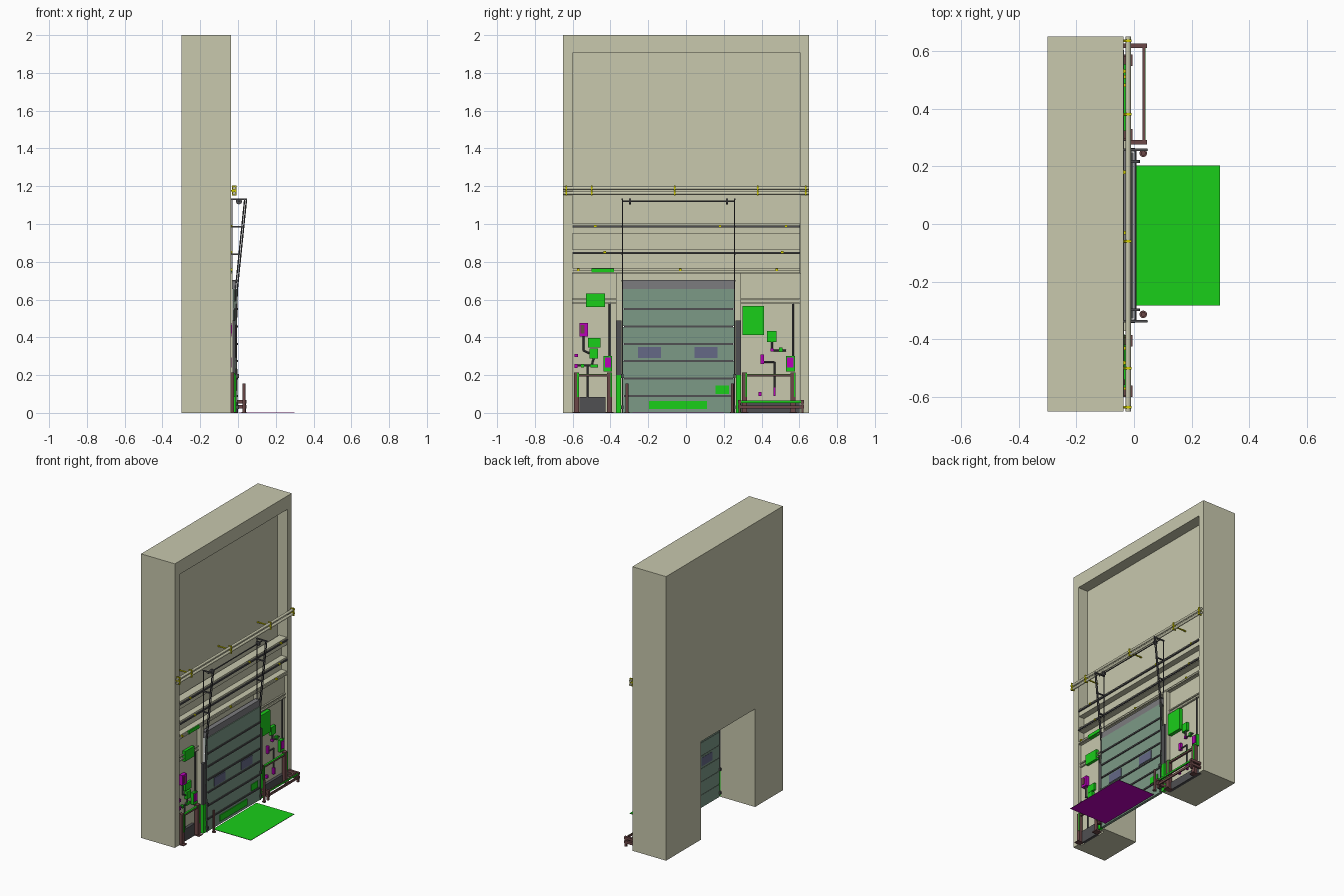
import bpy, bmesh, math
from mathutils import Vector

if "Cube" in bpy.data.objects:
    bpy.data.objects.remove(bpy.data.objects["Cube"])

def mat(name, r, g, b):
    m = bpy.data.materials.new(name)
    m.diffuse_color = (r, g, b, 1)
    m.use_nodes = True
    m.node_tree.nodes["Principled BSDF"].inputs["Base Color"].default_value = m.diffuse_color
    return m

KHAKI = mat("khaki", .58, .58, .42)
GREEN = mat("green", .01, .62, .01)
MAGENTA = mat("magenta", .5, 0, .5)
BROWN = mat("brown", .15, .065, .065)
DOOR = mat("door_green", .2, .32, .24)
GLASS = mat("glass", .13, .14, .24)
DARK = mat("dark_grey", .08, .08, .085)
GREY = mat("grey", .2, .2, .21)
YELLOW = mat("yellow", .65, .62, 0)

def finish(name, bm, m):
    me = bpy.data.meshes.new(name)
    bm.to_mesh(me)
    bm.free()
    if m:
        me.materials.append(m)
    ob = bpy.data.objects.new(name, me)
    bpy.context.collection.objects.link(ob)
    return ob

def box(name, x, y, z, m=None):
    """Box from (min, max) pairs on each axis."""
    bm = bmesh.new()
    bmesh.ops.create_cube(bm, size=1)
    for v in bm.verts:
        v.co = [(p[0] + p[1]) / 2 + c * (p[1] - p[0]) for c, p in zip(v.co, (x, y, z))]
    return finish(name, bm, m)

def rods(name, pts, r, m, sides=10):
    """Round rods joining successive points."""
    bm = bmesh.new()
    for a, b in zip(pts, pts[1:]):
        a, b = Vector(a), Vector(b)
        d = b - a
        mx = d.to_track_quat('Z', 'Y').to_matrix().to_4x4()
        mx.translation = (a + b) / 2
        bmesh.ops.create_cone(bm, cap_ends=True, segments=sides, radius1=r, radius2=r,
                              depth=d.length, matrix=mx)
    return finish(name, bm, m)

# wall with pillars, top beam, recesses and doorway
wall = box("wall", (-.3, -.037), (-.65, .65), (0, 2), KHAKI)
cuts = [("upper_recess", (-.115, .1), (-.6, .605), (.74, 1.905)),
        ("lower_recess", (-.06, .1), (-.6, .605), (-.1, .75)),
        ("doorway", (-.4, .1), (-.34, .26), (-.1, .69))]
for n, x, y, z in cuts:
    c = box(n + "_cutter", x, y, z)
    c.hide_render = True
    c.hide_viewport = True
    mod = wall.modifiers.new(n, 'BOOLEAN')
    mod.operation = 'DIFFERENCE'
    mod.solver = 'EXACT'
    mod.object = c

# horizontal wall beams (flange, web, flange)
box("upper_wall_panel", (-.115, -.085), (-.6, .603), (.74, .985), KHAKI)
for i, (lo, hi) in enumerate([(.95, 1.003), (.84, .865), (.742, .766)]):
    box(f"wall_beam_{i}", (-.1, -.042), (-.6, .603), (lo, hi), KHAKI)
    box(f"beam_lip_{i}", (-.042, -.034), (-.6, .603), (hi - .022, hi - .012), DARK if i < 2 else KHAKI)
for i, (b, y) in enumerate([(.99, .53), (.99, .18), (.99, -.48), (.85, .51), (.85, -.43),
                            (.758, .48), (.758, -.03), (.758, -.57)]):
    box(f"beam_clip_{i}", (-.045, -.03), (y - .006, y + .006), (b - .006, b + .006), YELLOW)

# door frame, bumpers and guards on both sides
for n, o, s in (("left", -.34, -1), ("right", .26, 1)):
    def span(a, b):
        return tuple(sorted((o + s * a, o + s * b)))
    box(n + "_frame_post", (-.06, -.03), span(0, .03), (0, .74), KHAKI)
    box(n + "_bumper", (-.03, -.012), span(.002, .03), (.2, .49), DARK)
    box(n + "_green_guard", (-.03, -.01), span(.004, .03), (0, .2), GREEN)
    for k, z in enumerate((.58, .605)):
        box(f"{n}_wall_rail_{k}", (-.06, -.05), span(.03, .262 if s < 0 else .342), (z - .004, z + .004), KHAKI)
    # bollard by the door
    yb = o + (.027 if s < 0 else -.015)
    rods(n + "_bollard", [(.032, yb, 0), (.032, yb, .155)], .008, BROWN, 16)
    rods(n + "_bollard_base", [(.032, yb, 0), (.032, yb, .006)], .013, BROWN, 16)
    # lifting track and bracing
    yt = o - s * .003
    path = [(.045, 1.13), (-.004, .65), (-.01, .4), (-.004, 0)]
    for k in (0, .01):
        rods(f"{n}_track_{k}", [(x - k, yt, z) for x, z in path], .0035, DARK, 6)
    rods(n + "_track_upright", [(-.033, yt, .69), (-.033, yt, 1.13)], .003, DARK, 6)
    for z, x in ((1.13, .047), (.985, .03), (.84, .015), (.7, .0)):
        box(f"{n}_track_brace_{z}", (-.036, x), (yt - .004, yt + .004), (z - .004, z + .004), DARK)
    for z in (.195, .03):
        box(f"{n}_track_foot_{z}", (-.037, .004), (yt - .006, yt + .006), (z - .01, z + .01), DARK)
    rods(n + "_cable_drum", [(.005, yt - s * .035, 1.12), (.005, yt - s * .045, 1.12)], .016, DARK, 14)
rods("lift_shaft", [(.005, -.34, 1.12), (.005, .26, 1.12)], .004, DARK, 8)

# sectional door
edges = [0, .092, .185, .278, .367, .46, .552, .66]
for i, (a, b) in enumerate(zip(edges, edges[1:])):
    box(f"door_panel_{i}", (-.026, -.008), (-.335, .255), (a, b - .004), DOOR)
    if i:
        box(f"door_joint_{i}", (-.024, -.001), (-.328, .248), (a - .008, a + .002), DARK)
for i, y in enumerate((-.255, .045)):
    box(f"door_window_{i}", (-.028, -.004), (y, y + .122), (.29, .35), GLASS)
box("door_sign_wide", (-.008, -.003), (-.195, .11), (.02, .064), GREEN)
box("door_sign_small", (-.008, -.003), (.155, .228), (.1, .146), GREEN)
box("door_header", (-.046, -.012), (-.338, .258), (.657, .703), GREY)

# floor marking: green above, purple below
box("floor_mark", (.003, .298), (-.282, .202), (.0015, .003), GREEN)
box("floor_mark_underside", (.003, .298), (-.282, .202), (0, .0015), MAGENTA)

# twin pipes along the wall with brackets
for z in (1.19, 1.163):
    rods(f"wall_pipe_{z}", [(-.02, -.65, z), (-.02, .65, z)], .009, KHAKI, 12)
for y in (-.635, -.5, -.06, .38, .635):
    box(f"pipe_clamp_{y}", (-.031, -.008), (y - .004, y + .004), (1.15, 1.203), YELLOW)
    rods(f"pipe_bracket_{y}", [(-.115, y, 1.176), (-.03, y, 1.176)], .005, YELLOW, 8)

# wall-hung boxes: name, y range, z range, material, front x
gear = [("left_sign", (-.53, -.428), (.56, .632), GREEN, -.04),
        ("beam_sign", (-.5, -.382), (.742, .764), GREEN, -.033),
        ("left_switch", (-.565, -.52), (.405, .476), MAGENTA, -.035),
        ("left_switch_lid", (-.558, -.538), (.42, .465), BROWN, -.031),
        ("left_plate", (-.52, -.452), (.347, .397), GREEN, -.045),
        ("left_junction", (-.512, -.466), (.287, .34), GREEN, -.038),
        ("left_dot_a", (-.59, -.572), (.295, .312), MAGENTA, -.042),
        ("left_dot_b", (-.59, -.575), (.238, .26), MAGENTA, -.042),
        ("left_dot_c", (-.555, -.54), (.24, .258), GREEN, -.042),
        ("left_dot_d", (-.505, -.465), (.24, .256), GREEN, -.042),
        ("left_control", (-.437, -.392), (.22, .302), GREEN, -.04),
        ("left_control_face", (-.43, -.398), (.24, .293), MAGENTA, -.035),
        ("left_floor_box", (-.565, -.425), (0, .085), DARK, -.04),
        ("right_cabinet", (.3, .412), (.412, .566), GREEN, -.035),
        ("right_junction", (.43, .478), (.376, .434), GREEN, -.04),
        ("right_dot_a", (.395, .412), (.26, .31), MAGENTA, -.042),
        ("right_dot_b", (.492, .51), (.322, .345), GREEN, -.042),
        ("right_dot_c", (.448, .462), (.325, .34), MAGENTA, -.042),
        ("right_dot_d", (.462, .475), (.09, .135), MAGENTA, -.042),
        ("right_dot_e", (.385, .4), (.09, .11), MAGENTA, -.042),
        ("right_control", (.53, .577), (.22, .302), GREEN, -.04),
        ("right_control_face", (.536, .57), (.24, .293), MAGENTA, -.035),
        ("right_floor_box", (.29, .6), (0, .055), DARK, -.04)]
for n, y, z, m, x in gear:
    box(n, (-.06, x), y, z, m)

# conduits on the wall, given as y/z paths
for n, path in {"left_riser": [(-.405, .3), (-.405, .58)],
                "left_feed": [(-.543, .41), (-.543, .33), (-.51, .315)],
                "left_link": [(-.585, .25), (-.5, .25), (-.488, .29)],
                "left_drop": [(-.522, .25), (-.522, .085)],
                "right_riser": [(.566, .3), (.566, .58)],
                "right_feed": [(.455, .38), (.455, .33), (.53, .33)],
                "right_drop": [(.403, .27), (.468, .27), (.468, .1)]}.items():
    rods(n, [(-.05, y, z) for y, z in path], .005, DARK, 8)

# guard posts with cross rail on both sides
for n, posts in (("left", (-.58, -.405)), ("right", (.31, .567))):
    for i, y in enumerate(posts):
        box(f"{n}_guard_post_{i}", (-.045, -.02), (y - .014, y + .014), (0, .215), BROWN)
        box(f"{n}_post_stripe_{i}", (-.02, -.017), (y + .004, y + .013), (.085, .21), GREEN)
        box(f"{n}_post_foot_{i}", (-.05, -.005), (y - .02, y + .02), (0, .006), BROWN)
    box(n + "_guard_rail", (-.036, -.024), posts, (.192, .203), BROWN)
    box(n + "_guard_rail_top", (-.037, -.023), posts, (.203, .207), GREEN)

# low barrier projecting on the right
for i, y in enumerate((.283, .617)):
    for k, z in enumerate((.032, .06)):
        box(f"barrier_arm_{i}_{k}", (-.037, .045), (y - .008, y + .008), (z - .009, z + .009), BROWN)
    box(f"barrier_leg_{i}", (.028, .042), (y - .006, y + .006), (0, .068), BROWN)
box("barrier_lower_bar", (.03, .038), (.283, .617), (.022, .038), BROWN)
box("barrier_upper_bar", (.03, .038), (.283, .617), (.052, .066), BROWN)
box("barrier_upper_stripe", (.038, .04), (.29, .61), (.053, .065), GREEN)
